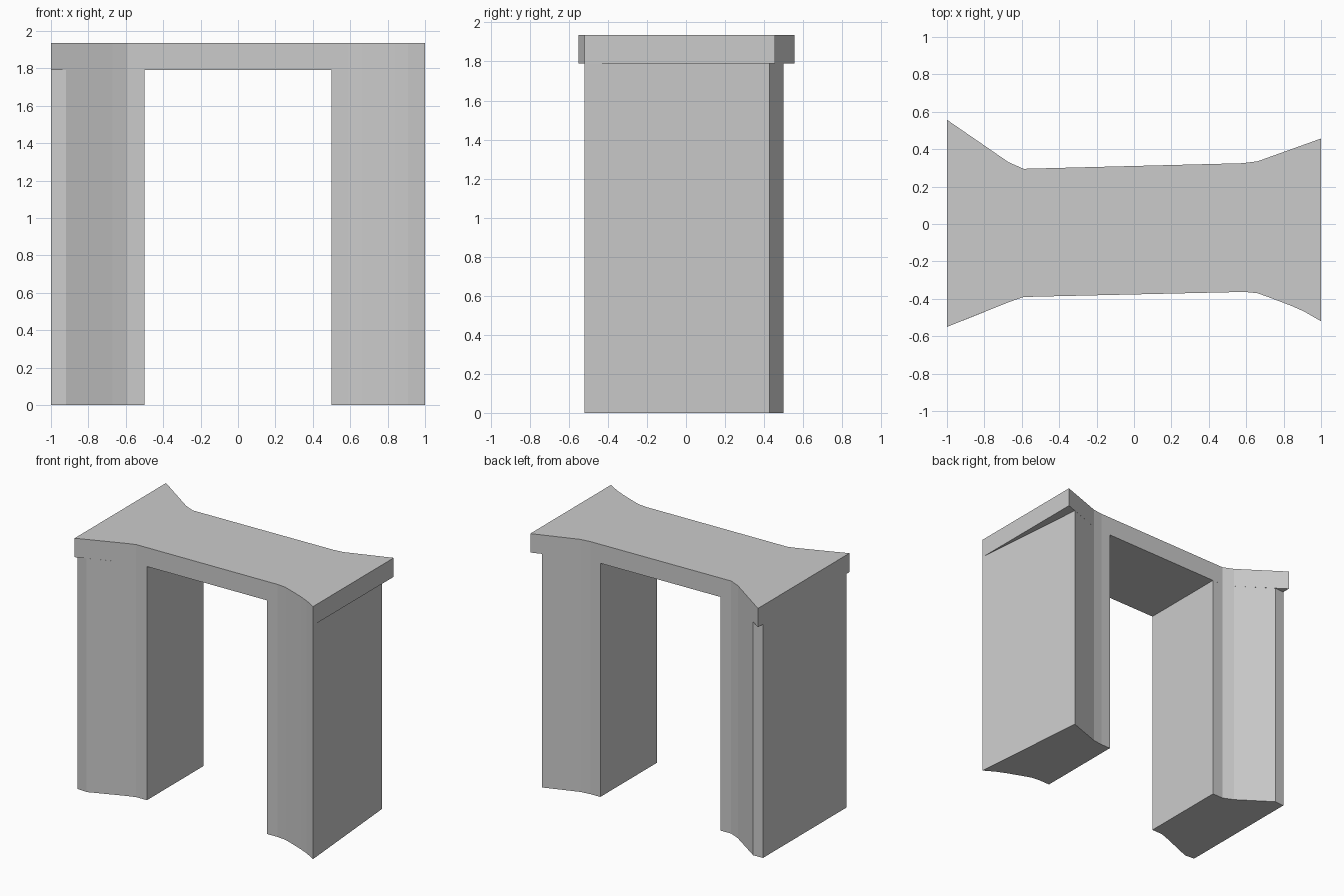
import bpy
import bmesh

cube = bpy.data.objects.get("Cube")
if cube:
    bpy.data.objects.remove(cube, do_unlink=True)

stone = bpy.data.materials.new("pale grey stone")
stone.use_nodes = True
GREY = (0.6, 0.6, 0.6, 1.0)
stone.diffuse_color = GREY
stone.node_tree.nodes["Principled BSDF"].inputs["Base Color"].default_value = GREY

BASE, SOFFIT, TOP = 0.0, 1.79, 1.935


def prism(name, outline, bottom, top):
    """Extrude a plan outline straight up into a solid."""
    bm = bmesh.new()
    face = bm.faces.new([bm.verts.new((x, y, bottom)) for x, y in outline])
    grown = bmesh.ops.extrude_face_region(bm, geom=[face])["geom"]
    risen = [v for v in grown if isinstance(v, bmesh.types.BMVert)]
    bmesh.ops.translate(bm, verts=risen, vec=(0, 0, top - bottom))
    bmesh.ops.recalc_face_normals(bm, faces=bm.faces)
    mesh = bpy.data.meshes.new(name)
    bm.to_mesh(mesh)
    bm.free()
    mesh.materials.append(stone)
    obj = bpy.data.objects.new(name, mesh)
    bpy.context.collection.objects.link(obj)
    return obj


# Flared side curves shared by the lintel and the piers
right_front = [(-0.67, -0.418), (-0.59, -0.39)]
right_back = [(-0.59, 0.295), (-0.67, 0.33)]
left_front = [(0.59, -0.363), (0.66, -0.37), (0.73, -0.395),
              (0.84, -0.437), (0.91, -0.468), (1.0, -0.52)]
left_back = [(0.66, 0.335), (0.58, 0.325)]

# Lintel spanning both piers
prism("lintel",
      [(-1.0, -0.55)] + right_front + left_front
      + [(1.0, 0.457)] + left_back + right_back + [(-1.0, 0.557)],
      SOFFIT, TOP)

# Piers, flush with the lintel curves and set back at the outer corners
prism("right_pier",
      [(-1.0, -0.512), (-0.92, -0.519)] + right_front
      + [(-0.5, -0.388), (-0.5, 0.297)] + right_back
      + [(-0.92, 0.5), (-1.0, 0.495)],
      BASE, SOFFIT)
prism("left_pier",
      [(0.5, -0.365)] + left_front
      + [(0.92, 0.427)] + left_back + [(0.5, 0.323)],
      BASE, SOFFIT)
